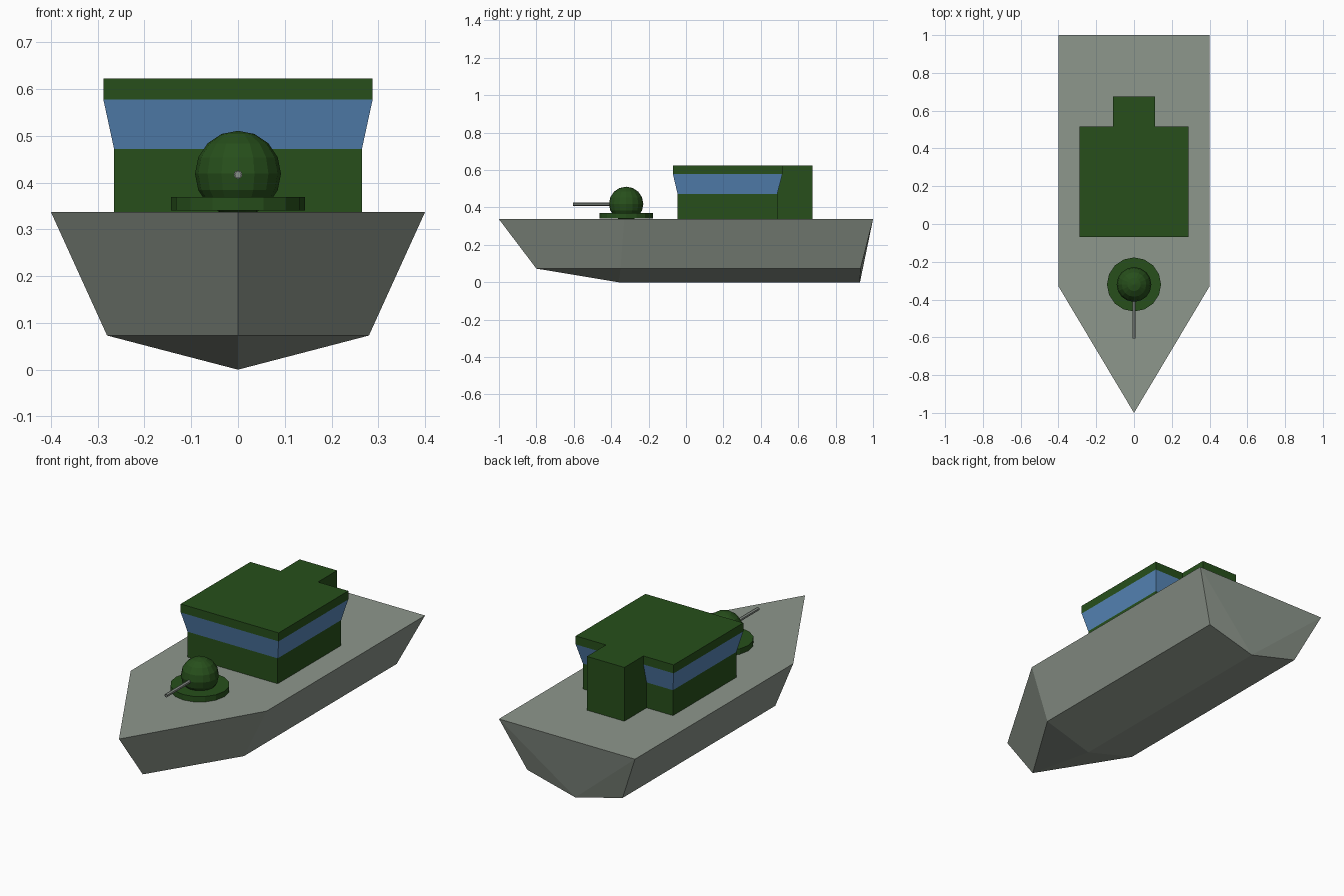
import bpy, bmesh, math
from mathutils import Vector

if "Cube" in bpy.data.objects:
    bpy.data.objects.remove(bpy.data.objects["Cube"])


def material(name, rgb):
    m = bpy.data.materials.new(name)
    m.diffuse_color = (*rgb, 1)
    m.use_nodes = True
    m.node_tree.nodes["Principled BSDF"].inputs["Base Color"].default_value = m.diffuse_color
    return m


GREY = material("hull_grey", (0.27, 0.31, 0.265))
GREEN = material("dark_green", (0.02, 0.078, 0.011))
BLUE = material("window_blue", (0.095, 0.24, 0.48))
STEEL = material("barrel_steel", (0.25, 0.28, 0.25))


def add_object(name, bm, mat):
    bmesh.ops.recalc_face_normals(bm, faces=bm.faces[:])
    me = bpy.data.meshes.new(name)
    bm.to_mesh(me)
    bm.free()
    me.materials.append(mat)
    ob = bpy.data.objects.new(name, me)
    bpy.context.collection.objects.link(ob)
    return ob


def loft(name, rings, mat):
    """Closed solid through rings of equal point count, capped at both ends."""
    bm = bmesh.new()
    vs = [[bm.verts.new(p) for p in r] for r in rings]
    n = len(rings[0])
    for a, b in zip(vs, vs[1:]):
        for i in range(n):
            j = (i + 1) % n
            bm.faces.new((a[i], a[j], b[j], b[i]))
    bm.faces.new(vs[0][::-1])
    bm.faces.new(vs[-1])
    return add_object(name, bm, mat)


def rect(x, y0, y1, z):
    return [(-x, y0, z), (x, y0, z), (x, y1, z), (-x, y1, z)]


def circle(n, r, centre, axis):
    c = Vector(centre)
    out = []
    for i in range(n):
        a = 2 * math.pi * i / n
        u, v = r * math.cos(a), r * math.sin(a)
        out.append(c + (Vector((u, v, 0)) if axis == "z" else Vector((u, 0, v))))
    return out


# Hull: flat deck outline, narrower chine outline and a V bottom with a keel
DECK, CHINE = 0.337, 0.073
bm = bmesh.new()
V = bm.verts.new
deck_bow, chine_bow = V((0, -1, DECK)), V((0, -0.8, CHINE))
keel_front, keel_back = V((0, -0.36, 0)), V((0, 0.93, 0))
side = {}
for s in (-1, 1):
    d1, d2 = V((0.4 * s, -0.33, DECK)), V((0.4 * s, 1, DECK))
    c1, c2 = V((0.28 * s, -0.35, CHINE)), V((0.28 * s, 0.933, CHINE))
    side[s] = (d1, d2)
    for f in ((deck_bow, d1, c1, chine_bow), (d1, d2, c2, c1),
              (chine_bow, c1, keel_front), (c1, c2, keel_back, keel_front),
              (d2, keel_back, c2)):
        bm.faces.new(f)
bm.faces.new((side[-1][1], side[1][1], keel_back))
bm.faces.new((deck_bow, side[1][0], side[1][1], side[-1][1], side[-1][0]))
add_object("hull", bm, GREY)

# Cabin: straight base, flared window band, flat roof, rear annex
low, high = (0.265, -0.045, 0.488), (0.288, -0.07, 0.515)
loft("cabin_base", [rect(*low, DECK), rect(*low, 0.472)], GREEN)
loft("cabin_windows", [rect(*low, 0.472), rect(*high, 0.578)], BLUE)
loft("cabin_roof", [rect(*high, 0.578), rect(*high, 0.623)], GREEN)
loft("rear_annex", [rect(0.11, 0.47, 0.675, DECK), rect(0.11, 0.47, 0.675, 0.623)], GREEN)

# Gun turret: round base and faceted dome
GUN_Y = -0.32
loft("turret_base", [circle(16, 0.143, (0, GUN_Y, z), "z") for z in (0.34, 0.369)], GREEN)
bm = bmesh.new()
bmesh.ops.create_uvsphere(bm, u_segments=16, v_segments=8, radius=0.092)
bmesh.ops.translate(bm, verts=bm.verts[:], vec=(0, GUN_Y, 0.419))
add_object("turret_dome", bm, GREEN)

# Barrel: tube with an open bore at the muzzle
profile = [(0.009, -0.38), (0.009, -0.605), (0.006, -0.605), (0.006, -0.42)]
barrel = loft("gun_barrel", [circle(12, r, (0, y, 0.417), "y") for r, y in profile], STEEL)
bpy.context.view_layer.objects.active = barrel
barrel.select_set(True)
bpy.ops.object.shade_smooth_by_angle()
